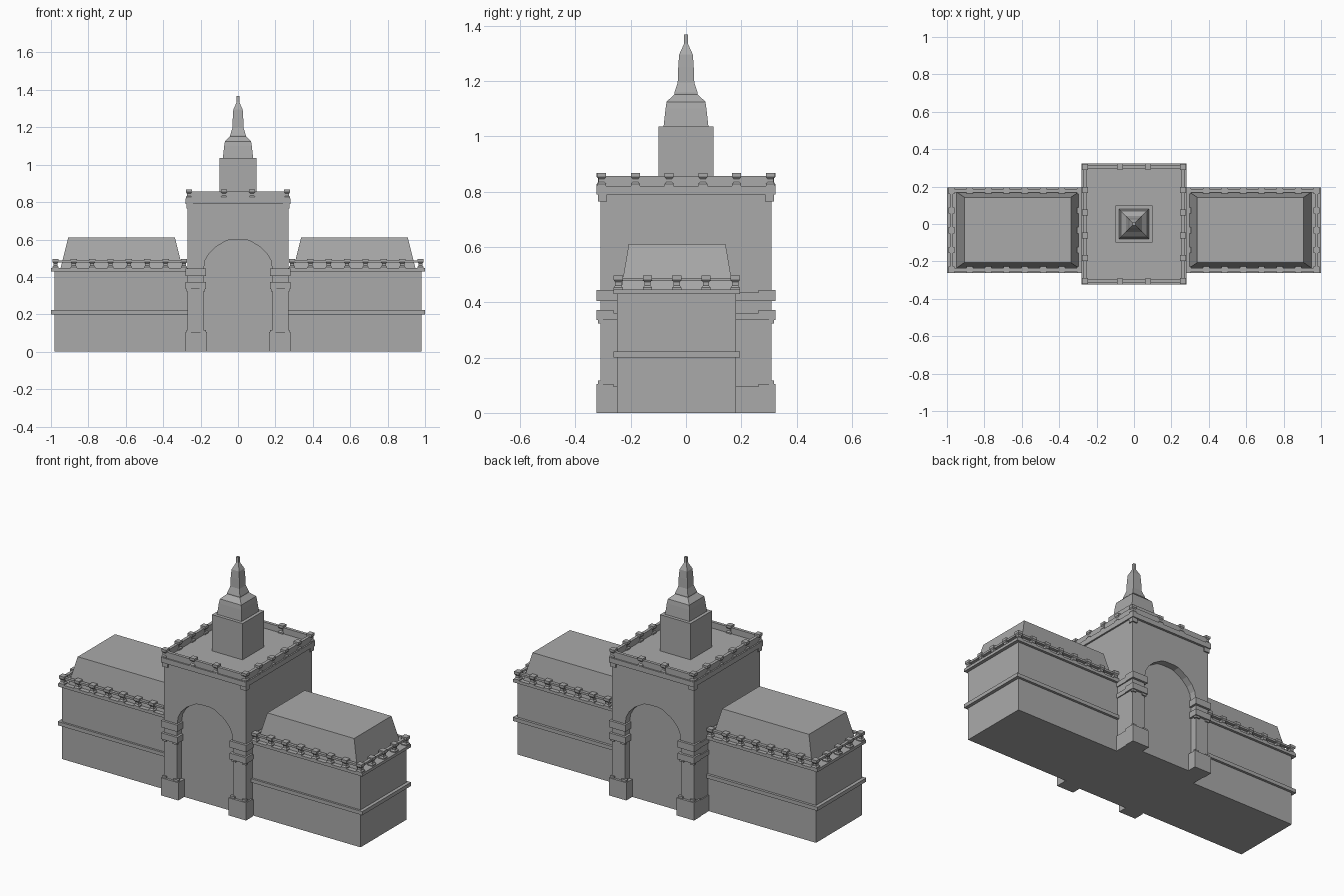
import bpy, bmesh
from mathutils import Vector

old = bpy.data.objects.get("Cube")
if old:
    bpy.data.objects.remove(old, do_unlink=True)

stone = bpy.data.materials.new("grey_stone")
stone.use_nodes = True
GREY = (0.4, 0.4, 0.4, 1)
stone.diffuse_color = GREY
stone.node_tree.nodes["Principled BSDF"].inputs["Base Color"].default_value = GREY


def finish(name, bm):
    bmesh.ops.recalc_face_normals(bm, faces=bm.faces)
    mesh = bpy.data.meshes.new(name)
    bm.to_mesh(mesh)
    bm.free()
    mesh.materials.append(stone)
    obj = bpy.data.objects.new(name, mesh)
    bpy.context.collection.objects.link(obj)
    return obj


def add_box(bm, x, y, z):
    """Add a box given (min, max) ranges on each axis."""
    verts = bmesh.ops.create_cube(bm, size=1)["verts"]
    for v in verts:
        v.co = Vector([(r[0] + r[1]) / 2 + c * (r[1] - r[0])
                       for c, r in zip(v.co, (x, y, z))])


def box(name, x, y, z):
    bm = bmesh.new()
    add_box(bm, x, y, z)
    return finish(name, bm)


def add_stack(bm, cx, cy, levels):
    """Stack rectangular rings (half x, half y, z) into one closed solid."""
    rings = []
    for hx, hy, z in levels:
        rings.append([bm.verts.new((cx + sx * hx, cy + sy * hy, z))
                      for sx, sy in ((-1, -1), (1, -1), (1, 1), (-1, 1))])
    for a, b in zip(rings, rings[1:]):
        for i in range(4):
            j = (i + 1) % 4
            bm.faces.new((a[i], a[j], b[j], b[i]))
    bm.faces.new(rings[0][::-1])
    bm.faces.new(rings[-1])


def frame(bm, x, y, z, t):
    """Rectangular ring of four rails of thickness t."""
    for px in (x[0], x[1] - t):
        add_box(bm, (px, px + t), y, z)
    for py in (y[0], y[1] - t):
        add_box(bm, (x[0] + t, x[1] - t), (py, py + t), z)


def spread(a, b, n):
    return [a + (b - a) * i / (n - 1) for i in range(n)]


def add_post(bm, x, y, z, height, w):
    """Small post with flared foot and cap."""
    profile = ((1, 0), (1, .15), (.65, .3), (.65, .55), (1, .7), (1, 1))
    add_stack(bm, x, y, [(w * k, w * k, z + height * t) for k, t in profile])


# Wings
for side, s in (("left", 1), ("right", -1)):
    def span(a, b):
        return (min(s * a, s * b), max(s * a, s * b))

    box(side + "_wing_wall", span(.26, .98), (-.25, .18), (0, .435))
    box(side + "_wing_band", span(.26, 1), (-.262, .195), (.2, .222))
    box(side + "_wing_cornice", span(.26, 1), (-.262, .195), (.43, .447))

    bm = bmesh.new()
    add_stack(bm, s * .6225, -.032, [(.3275, .204, .44), (.285, .175, .61)])
    finish(side + "_wing_roof", bm)

    # Open balustrade around the roof
    bm = bmesh.new()
    frame(bm, span(.28, .985), (-.254, .187), (.476, .488), .018)
    x0, x1, y0, y1 = .289, .976, -.245, .178
    spots = [(x, y) for x in spread(x0, x1, 8) for y in (y0, y1)]
    spots += [(x, y) for x in (x0, x1) for y in spread(y0, y1, 5)[1:-1]]
    for x, y in spots:
        add_post(bm, s * x, y, .445, .051, .017)
    finish(side + "_wing_balustrade", bm)

# Central block with a recessed arch on front and back
block = box("central_block", (-.27, .27), (-.31, .31), (0, .8))
half_arch = [(.185, -.1), (.185, .43), (.175, .49), (.155, .525),
             (.12, .56), (.06, .595), (.03, .6)]
outline = half_arch + [(-x, z) for x, z in reversed(half_arch)]
bm = bmesh.new()
for y0, y1 in ((-.5, -.268), (.268, .5)):
    face = bm.faces.new([bm.verts.new((x, y0, z)) for x, z in outline])
    new = bmesh.ops.extrude_face_region(bm, geom=[face])["geom"]
    bmesh.ops.translate(bm, vec=(0, y1 - y0, 0),
                        verts=[g for g in new if isinstance(g, bmesh.types.BMVert)])
cutter = finish("arch_cutter", bm)
cutter.hide_render = True
cut = block.modifiers.new("arch", 'BOOLEAN')
cut.operation = 'DIFFERENCE'
cut.solver = 'EXACT'
cut.object = cutter
bpy.context.view_layer.objects.active = block
bpy.ops.object.modifier_apply(modifier=cut.name)
bpy.data.objects.remove(cutter, do_unlink=True)

# Corner piers: base, two capitals, and thin bands along the sides
for name, low, high in (("pier_base", 0, .105), ("pier_capital", .335, .372),
                        ("arch_impost", .405, .445)):
    bm = bmesh.new()
    inner = .165 if low == 0 else .172
    for sx in (-1, 1):
        for sy in (-1, 1):
            xs = sorted((sx * inner, sx * .28))
            ys = sorted((sy * .262, sy * .324))
            add_box(bm, xs, ys, (low, high))
            if low < .4:
                # small raised ears beside each pier face
                grow = .012 if low == 0 else -.012
                z = sorted((high if low == 0 else low,
                            (high if low == 0 else low) + grow))
                for a, b in ((inner + .005, inner + .035), (.25, .275)):
                    add_box(bm, sorted((sx * a, sx * b)),
                            sorted((sy * .3, sy * .318)), z)
        add_box(bm, sorted((sx * .26, sx * .276)), (-.262, .262), (low, high - .01))
    finish(name + "s", bm)

# Top cornice, corner brackets and parapet
box("tower_cornice", (-.28, .28), (-.324, .324), (.79, .82))
bm = bmesh.new()
for sx in (-1, 1):
    for sy in (-1, 1):
        add_box(bm, sorted((sx * .24, sx * .276)), sorted((sy * .285, sy * .318)),
                (.765, .79))
finish("corner_brackets", bm)

bm = bmesh.new()
frame(bm, (-.272, .272), (-.316, .316), (.82, .856), .018)
spots = [(x, y) for x in (-.263, .263) for y in spread(-.305, .305, 6)]
spots += [(x, y) for x in (-.075, .075) for y in (-.307, .307)]
for x, y in spots:
    add_post(bm, x, y, .82, .048, .016)
finish("tower_parapet", bm)

# Stepped spire
bm = bmesh.new()
spire = ((.1, .81), (.1, 1.035), (.081, 1.035), (.074, 1.1), (.07, 1.125),
         (.042, 1.152), (.042, 1.158), (.03, 1.195), (.028, 1.25), (.025, 1.295),
         (.01, 1.328), (.007, 1.335), (.007, 1.368))
add_stack(bm, 0, 0, [(r, r, z) for r, z in spire])
finish("spire", bm)
